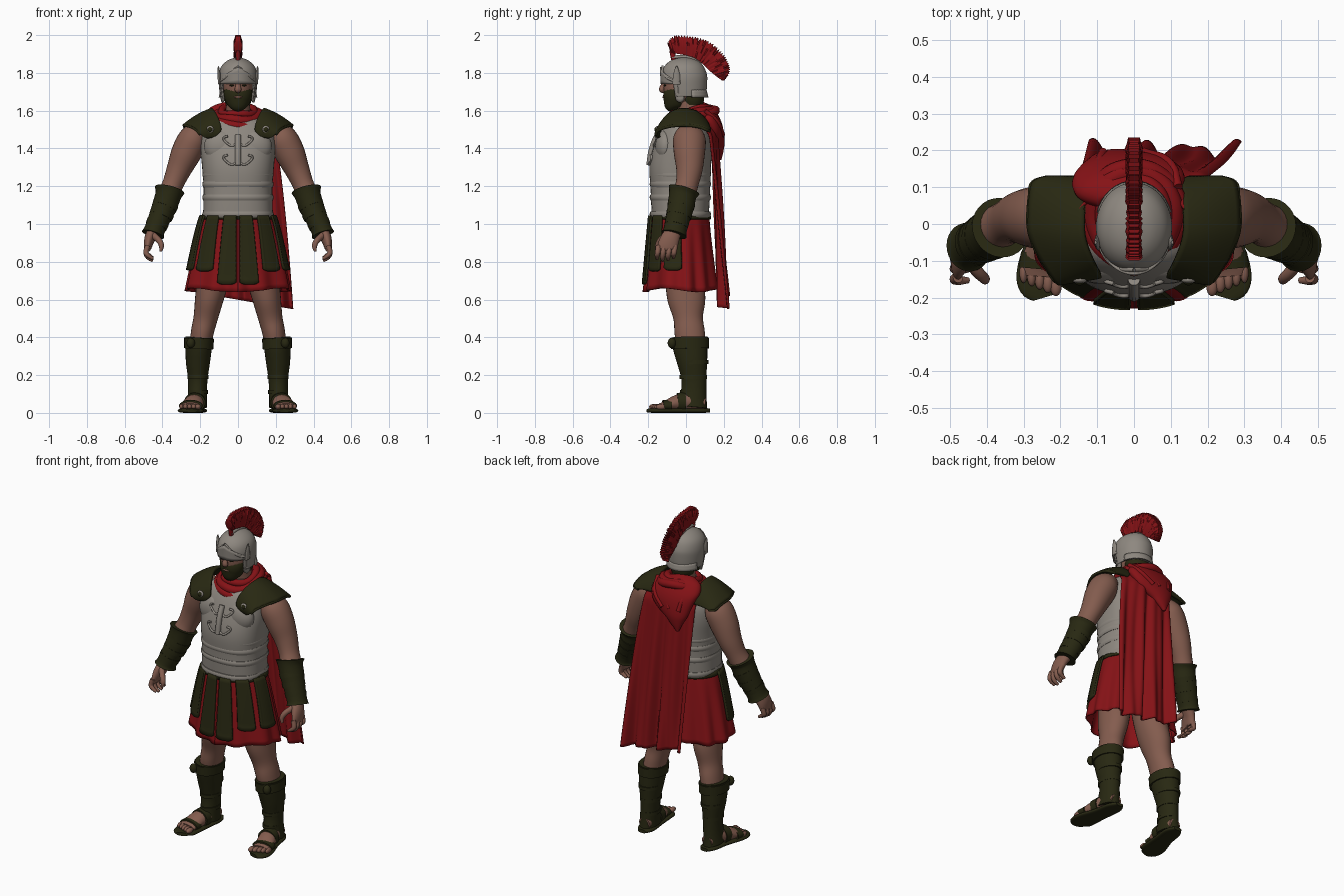
import bpy, bmesh, math, random
from mathutils import Vector
random.seed(4)

def material(name, rgb):
    m = bpy.data.materials.new(name)
    m.diffuse_color = (*rgb, 1)
    return m

STEEL = material("pale_metal", (0.27, 0.245, 0.215))
RED = material("red_cloth", (0.235, 0.006, 0.008))
OLIVE = material("dark_leather", (0.021, 0.021, 0.006))
SKIN = material("skin", (0.23, 0.108, 0.077))

def finish(name, bm, mat, mirror=False, thick=0, angle=50):
    bmesh.ops.recalc_face_normals(bm, faces=bm.faces)
    me = bpy.data.meshes.new(name)
    bm.to_mesh(me)
    bm.free()
    me.materials.append(mat)
    me.shade_smooth()
    me.set_sharp_from_angle(angle=math.radians(angle))
    ob = bpy.data.objects.new(name, me)
    bpy.context.collection.objects.link(ob)
    if thick:
        s = ob.modifiers.new("thickness", 'SOLIDIFY')
        s.thickness, s.offset = thick, 0
    if mirror:
        ob.modifiers.new("mirror", 'MIRROR').use_mirror_merge = False
    return ob

def spline(keys, t):
    # smooth interpolation through tuples, t in 0..1
    n = len(keys) - 1
    i = min(int(t * n), n - 1)
    f = t * n - i
    p = [keys[max(0, min(n, i + k))] for k in (-1, 0, 1, 2)]
    return [0.5 * (2*b + (c-a)*f + (2*a-5*b+4*c-d)*f*f + (3*b-a-3*c+d)*f**3) for a, b, c, d in zip(*p)]

def tube(name, keys, mat, mirror=False, n=28, sub=5, power=2, drop=None, thick=0):
    # lofted rings; key = x, y, z, radius across x, other radius
    bm = bmesh.new()
    steps = (len(keys) - 1) * sub
    rows = [spline(keys, i / steps) for i in range(steps + 1)]
    rings = []
    for i, r in enumerate(rows):
        c = Vector(r[:3])
        t = (Vector(rows[min(i+1, steps)][:3]) - Vector(rows[max(i-1, 0)][:3])).normalized()
        u = (Vector((1, 0, 0)) - t * t.x).normalized()
        v = t.cross(u)
        ring = []
        for k in range(n):
            a = math.tau * k / n
            ca, sa = math.cos(a), math.sin(a)
            ca = math.copysign(abs(ca) ** (2 / power), ca)
            sa = math.copysign(abs(sa) ** (2 / power), sa)
            ring.append(bm.verts.new(c + u * ca * max(r[3], .002) + v * sa * max(r[4], .002)))
        rings.append(ring)
    for a, b in zip(rings, rings[1:]):
        for k in range(n):
            bm.faces.new((a[k], a[(k+1) % n], b[(k+1) % n], b[k]))
    bm.faces.new(rings[0])
    bm.faces.new(rings[-1])
    if drop:
        bmesh.ops.delete(bm, geom=[f for f in bm.faces if drop(f.calc_center_median())], context='FACES')
    return finish(name, bm, mat, mirror, thick)

def sheet(name, fn, nu, nv, mat, mirror=False, thick=0.008):
    bm = bmesh.new()
    g = [[bm.verts.new(fn(i / nu, j / nv)) for i in range(nu + 1)] for j in range(nv + 1)]
    for j in range(nv):
        for i in range(nu):
            bm.faces.new((g[j][i], g[j][i+1], g[j+1][i+1], g[j+1][i]))
    return finish(name, bm, mat, mirror, thick)

def ball(name, c, r, mat, mirror=False):
    bm = bmesh.new()
    bmesh.ops.create_uvsphere(bm, u_segments=24, v_segments=14, radius=1)
    for v in bm.verts:
        v.co = Vector((c[i] + v.co[i] * r[i] for i in range(3)))
    return finish(name, bm, mat, mirror)

def rope(name, pts, r, mat, mirror=False, cyclic=False):
    cu = bpy.data.curves.new(name, 'CURVE')
    cu.dimensions, cu.bevel_depth, cu.bevel_resolution, cu.use_fill_caps = '3D', r, 3, True
    s = cu.splines.new('BEZIER')
    s.bezier_points.add(len(pts) - 1)
    for b, p in zip(s.bezier_points, pts):
        b.co, b.handle_left_type, b.handle_right_type = p, 'AUTO', 'AUTO'
    s.use_cyclic_u = cyclic
    tmp = bpy.data.objects.new("path", cu)
    bm = bmesh.new()
    bm.from_mesh(bpy.data.meshes.new_from_object(tmp))
    bpy.data.objects.remove(tmp)
    return finish(name, bm, mat, mirror)

# cuirass with raised bands, chest muscles and relief ornament
tube("cuirass", [(0, -.03, 1.03, .185, .15), (0, -.03, 1.12, .183, .155), (0, -.03, 1.2, .182, .158),
     (0, -.03, 1.3, .19, .163), (0, -.015, 1.4, .198, .153), (0, 0, 1.48, .188, .135),
     (0, .015, 1.54, .15, .105), (0, .02, 1.59, .08, .07)], STEEL, n=48, power=2.4)
for i, z in enumerate((1.05, 1.14, 1.21, 1.26)):
    tube("cuirass_band_%d" % i, [(0, -.03, z - .016, .184, .156), (0, -.03, z, .189, .163),
         (0, -.03, z + .016, .185, .158)], STEEL, n=48, sub=2, power=2.4)
ball("chest_plate", (.085, -.108, 1.41), (.095, .055, .09), STEEL, True)
rope("chest_relief_spine", [(0, -.195, 1.31), (0, -.185, 1.38), (0, -.17, 1.43), (0, -.152, 1.47)], .016, STEEL)
for i, z in enumerate((1.33, 1.43)):
    y = -.192 + (z - 1.33) * .25
    rope("chest_relief_scroll_%d" % i, [(.005, y, z), (.03, y - .003, z - .015), (.06, y + .005, z),
         (.075, y + .01, z + .025), (.055, y + .005, z + .035)], .006, STEEL, True)

# head, beard, hair
tube("neck", [(0, .03, 1.5, .075, .07), (0, .02, 1.6, .064, .066), (0, .01, 1.7, .06, .066)], SKIN)
ball("head", (0, -.022, 1.725), (.078, .098, .115), SKIN)
tube("nose", [(0, -.113, 1.75, .01, .008), (0, -.123, 1.73, .014, .013), (0, -.128, 1.71, .018, .014),
     (0, -.116, 1.70, .01, .008)], SKIN, n=12)
tube("beard", [(0, -.065, 1.6, .02, .02), (0, -.068, 1.62, .048, .045), (0, -.06, 1.65, .066, .062),
     (0, -.05, 1.685, .076, .069), (0, -.035, 1.70, .076, .06)], OLIVE)
ball("mouth", (0, -.118, 1.672), (.024, .007, .006), SKIN)
ball("eye", (.032, -.112, 1.734), (.014, .006, .005), OLIVE, True)
tube("nape_hair", [(0, .03, 1.63, .064, .058), (0, .03, 1.66, .072, .066), (0, .02, 1.7, .07, .07)], OLIVE)

# helmet
tube("helmet", [(0, -.005, 1.675, .09, .103), (0, -.005, 1.72, .096, .112), (0, -.01, 1.78, .099, .118),
     (0, -.01, 1.83, .086, .102), (0, -.01, 1.863, .052, .066), (0, -.01, 1.88, .006, .008)], STEEL, n=56,
     drop=lambda c: c.z < 1.6751 or c.z < 1.745 and c.y < -.045, thick=.008)
rope("helmet_brow", [(0, -.125, 1.835), (.045, -.118, 1.795), (.08, -.085, 1.765), (.1, -.03, 1.755)], .006, STEEL, True)
sheet("helmet_visor", lambda u, v: (.099 * math.sin((u - .5) * 2.4), -.008 - (.122 + .005 * v) * math.cos((u - .5) * 2.4),
      1.742 + v * (.02 + .07 * (1 - abs(2 * u - 1)))), 20, 4, STEEL)
sheet("cheek_guard", lambda u, v: (.099 - .012 * v - .012 * u, -.01 - .06 * u * (1 - .3 * v), 1.76 - v * (.12 - .03 * abs(u - .5))),
      5, 6, STEEL, True)
tube("helmet_wing", [(.098, -.05, 1.74, .008, .022), (.1, -.05, 1.79, .008, .018), (.104, -.05, 1.835, .003, .005)],
     STEEL, True, n=12)
sheet("neck_guard", lambda u, v: ((.094 + .008 * v) * math.sin((u - .5) * 2.6), (.105 + .01 * v) * math.cos((u - .5) * 2.6),
      1.71 - .04 * v), 16, 3, STEEL)

# bristled crest on a short stalk
tube("crest_stalk", [(0, -.06, 1.85, .012, .014), (0, -.075, 1.92, .012, .014)], RED, n=12)
tube("crest_holder", [(0, -.075, 1.88, .012, .008), (0, -.03, 1.885, .014, .01), (0, .03, 1.876, .014, .01),
     (0, .08, 1.845, .012, .01)], STEEL, n=12)
outer = [(-.1, 1.96), (-.06, 1.995), (.02, 1.993), (.1, 1.975), (.17, 1.93), (.215, 1.87), (.232, 1.81), (.205, 1.76)]
inner = [(-.08, 1.905), (-.04, 1.9), (.02, 1.888), (.06, 1.87), (.09, 1.845), (.115, 1.82), (.15, 1.79), (.19, 1.76)]
bm = bmesh.new()
prev = None
for i in range(81):
    o, q = Vector(spline(outer, i / 80)), Vector(spline(inner, i / 80))
    o = q + (o - q) * (1.03 if i % 2 else random.uniform(.86, .96))
    row = []
    for f, w in ((0, .014), (.35, .019), (.7, .021), (1, .014)):
        p = q.lerp(o, f)
        w *= random.uniform(.85, 1.15)
        row.append((bm.verts.new((w, p.x, p.y)), bm.verts.new((-w, p.x, p.y))))
    loop = [a for a, b in row] + [b for a, b in reversed(row)]
    if prev:
        for k in range(8):
            bm.faces.new((prev[k], prev[(k+1) % 8], loop[(k+1) % 8], loop[k]))
    if i in (0, 80):
        bm.faces.new(loop)
    prev = loop
finish("crest", bm, RED, angle=30)

# pleated skirt with leather straps and belt
def skirt(th, z, off=0, pleat=.011):
    f = max(0, (1.05 - z) / .4)
    r = off + pleat * f * math.cos(11 * th + math.sin(3 * th))
    back = .012 * f if math.cos(th) < 0 else 0
    return ((.178 + .095 * f ** .8 + r) * math.sin(th), -.03 - (.148 + .036 * f + back + r) * math.cos(th), z)
sheet("skirt", lambda u, v: skirt(u * math.tau, 1.05 - v * (.4 + .01 * math.cos(u * 19))), 180, 16, RED)
sheet("belt", lambda u, v: skirt(u * math.tau, 1.05 - .025 * v, .008, 0), 64, 2, OLIVE)
def strap(name, a, b, z0):
    def fn(u, v):
        m = (a + b) / 2 + (u - .5) * (b - a) * (.9 + .1 * v)
        edge = .004 if u in (0, 1) or v == 1 else 0
        return skirt(math.radians(m), 1.045 + (z0 + .012 * (2 * u - 1) ** 4 - 1.045) * v, .014 + edge, 0)
    sheet(name, fn, 10, 14, OLIVE, True, .012)
strap("front_strap", 2, 23, .68)
strap("outer_strap", 30, 55, .75)
strap("side_strap", 63, 92, .755)

# cape, hood and scarf
def cape(u, v):
    x0, x1 = -.15 + .03 * v, .14 + .15 * v ** .5
    fold = v ** .6 * (.02 * math.cos(math.tau * 3.1 * u + .8 * math.sin(3 * v) - .6) + .012 * math.sin(math.tau * 5.3 * u + v))
    y = .085 + .068 * min(1, v * 8) + .045 * v + fold
    return (x0 + (x1 - x0) * u, y - .05 * (1 - v) * (2 * u - 1) ** 4, 1.6 - v * (.98 + .07 * u))
sheet("cape", cape, 90, 50, RED)
tube("hood", [(0, .07, 1.615, .1, .04), (-.01, .1, 1.58, .15, .055), (-.025, .14, 1.52, .145, .052),
     (-.05, .165, 1.44, .085, .04), (-.06, .175, 1.39, .045, .025), (-.07, .18, 1.34, .008, .008)], RED)
for i, (rx, ry, z, tilt, r) in enumerate(((.085, .095, 1.597, .2, .021), (.108, .115, 1.575, .25, .027), (.125, .13, 1.56, .3, .024))):
    pts = [(rx * math.cos(a), .025 + ry * math.sin(a), z + tilt * ry * math.sin(a) + .006 * math.sin(3 * a + i))
           for a in (math.tau * k / 14 for k in range(14))]
    rope("scarf_roll_%d" % i, pts, r, RED, cyclic=True)
for i, x in enumerate((-.12, .02, .12)):
    rope("hood_fold_%d" % i, [(x, .1, 1.6), (x * .8, .165, 1.54), (x * .45 - .03, .195, 1.47)], .013, RED)

# shoulder guards
def guard(u, v):
    a = math.radians(-108 + 188 * v)
    front = max(0, -math.sin(a))
    back = max(0, math.sin(a))
    k = (u - .5) * min(1, (v / .14 + .02) ** .5)
    k *= min(1, ((1 - v) / .15 + .35) ** .5)
    c = .21 - .062 * front ** 1.5 - .015 * back ** 3
    w = .15 - .03 * front
    return (c + k * w, -.012 + .138 * math.sin(a) - .02 * k * front,
            1.485 + .09 * math.cos(a) - .085 * k * max(.15, math.cos(a)) - .04 * k * k)
sheet("shoulder_guard", guard, 12, 32, OLIVE, True, .016)
rope("shoulder_guard_rim", [guard(1, k / 10) for k in range(1, 11)], .008, OLIVE, True)
ball("shoulder_rosette", (.148, -.152, 1.5), (.02, .01, .02), STEEL, True)
ball("shoulder_stud", (.148, -.158, 1.5), (.013, .009, .013), OLIVE, True)

# arms, bracers, hands
tube("arm", [(.19, .02, 1.5, .05, .055), (.232, .018, 1.455, .078, .085), (.272, .018, 1.38, .08, .083),
     (.312, .018, 1.29, .066, .07), (.345, .005, 1.21, .056, .06), (.375, -.015, 1.14, .06, .062),
     (.41, -.035, 1.06, .052, .052), (.445, -.062, .95, .034, .042)], SKIN, True)
tube("bracer", [(.362, -.01, 1.18, .08, .084), (.37, -.018, 1.15, .069, .073), (.39, -.028, 1.09, .066, .07),
     (.42, -.045, 1.02, .058, .063), (.443, -.058, .965, .055, .062), (.45, -.063, .945, .062, .068)], OLIVE, True)
for i, (x, y, z, r) in enumerate(((.385, -.026, 1.1, .069), (.405, -.037, 1.05, .065), (.428, -.05, 1.0, .06))):
    tube("bracer_strap_%d" % i, [(x - .005, y + .003, z + .012, r, r + .004), (x + .005, y - .003, z - .012, r - .002, r + .002)],
         OLIVE, True, sub=2)
tube("palm", [(.448, -.065, .96, .032, .042), (.468, -.085, .92, .028, .05), (.478, -.1, .875, .02, .052),
     (.478, -.1, .86, .014, .045)], SKIN, True)
for i in range(4):
    y, d = -.145 + .029 * i, .01 * abs(i - 1.3)
    tube("finger_%d" % i, [(.478, y, .885, .014, .015), (.487, y - .005, .85, .014, .014), (.476, y - .008, .82 + d, .012, .013),
         (.45, y - .008, .803 + d, .008, .008)], SKIN, True, n=12)
tube("thumb", [(.45, -.1, .94, .018, .02), (.42, -.135, .915, .016, .016), (.405, -.15, .885, .014, .014),
     (.41, -.155, .855, .007, .007)], SKIN, True, n=12)

# legs, boots, sandals
tube("leg", [(.1, -.02, .88, .085, .1), (.13, -.012, .72, .086, .1), (.153, .003, .6, .075, .1), (.172, .012, .5, .064, .078),
     (.19, .02, .42, .06, .08), (.207, .035, .3, .055, .07)], SKIN, True)
tube("boot", [(.205, .02, .4, .074, .098), (.208, .022, .35, .07, .092), (.212, .033, .27, .064, .08), (.213, .042, .18, .052, .066),
     (.215, .04, .1, .05, .068), (.218, .035, .03, .053, .078)], OLIVE, True)
tube("boot_cuff", [(.206, .02, .395, .079, .102), (.208, .021, .34, .077, .1)], OLIVE, True)
ball("boot_knot", (.25, -.075, .37), (.022, .022, .028), OLIVE, True)
for i, (z, r) in enumerate(((.27, .064), (.19, .055), (.11, .052))):
    tube("boot_lace_%d" % i, [(.212, .038, z + .01, r, r + .017), (.212, .038, z - .01, r, r + .017)], OLIVE, True, sub=2)
tube("foot", [(.213, .1, .05, .035, .035), (.218, .03, .06, .047, .05), (.235, -.05, .052, .052, .042),
     (.25, -.11, .037, .056, .025), (.253, -.14, .032, .05, .018)], SKIN, True)
for i in range(5):
    ball("toe_%d" % i, (.212 + .022 * i, -.168 + .009 * i, .032), (.016 - .0012 * i, .028, .015), SKIN, True)
tube("sole", [(.212, .128, .012, .025, .01), (.214, .08, .012, .05, .012), (.228, -.02, .012, .055, .012),
     (.248, -.12, .012, .068, .012), (.252, -.17, .012, .062, .012), (.245, -.2, .012, .03, .01)], OLIVE, True, power=3)
for i, (x, y, z, a, b) in enumerate(((.228, -.03, .055, .056, .052), (.249, -.105, .038, .061, .031))):
    tube("sandal_strap_%d" % i, [(x - .002, y + .025, z, a - .001, b + .003), (x + .002, y - .018, z, a + .001, b - .002)],
         OLIVE, True, sub=2)
